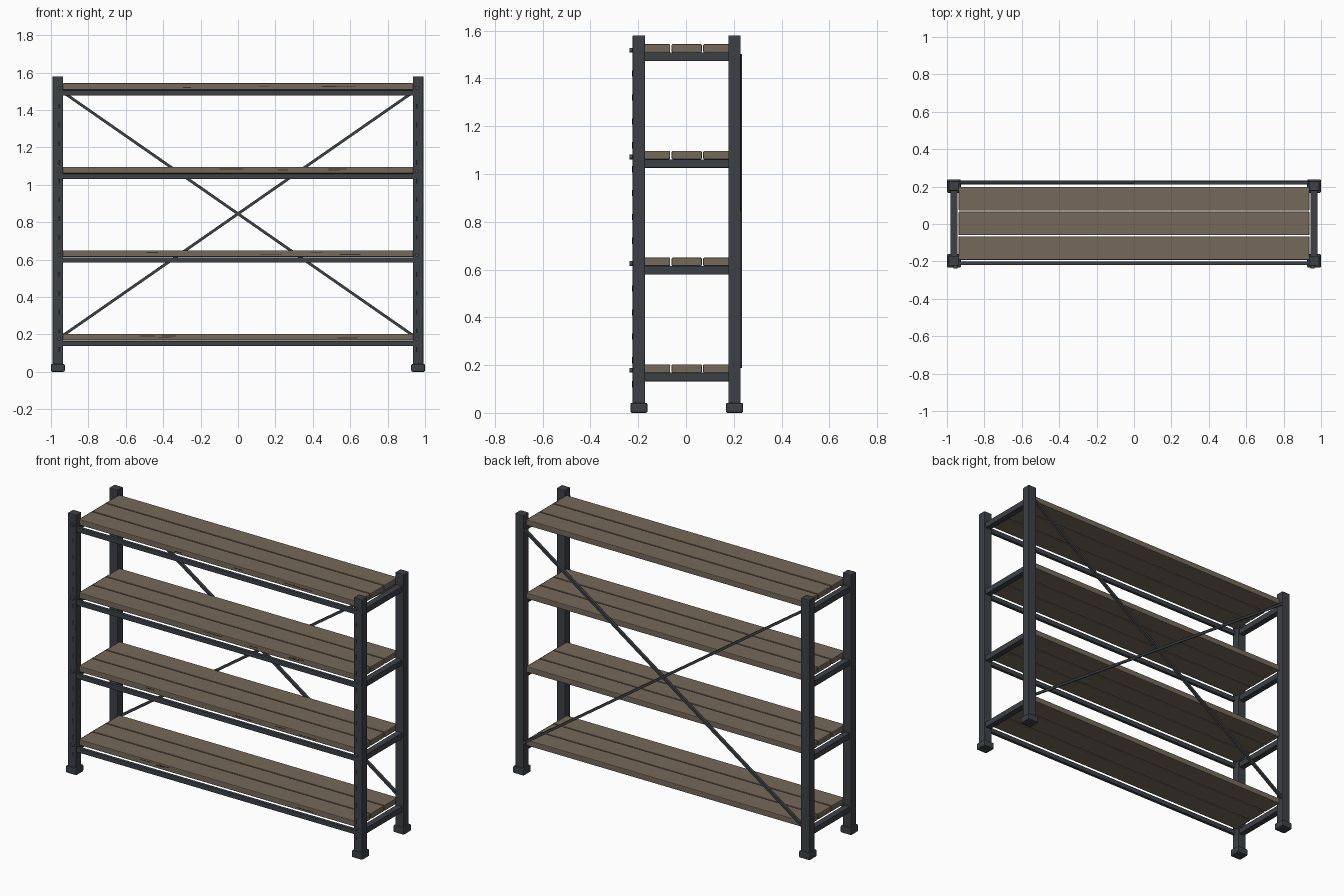
import bpy, math, random
from mathutils import Vector

if "Cube" in bpy.data.objects:
    bpy.data.objects.remove(bpy.data.objects["Cube"], do_unlink=True)
random.seed(4)


def material(name, rgb, rough=0.6):
    m = bpy.data.materials.new(name)
    m.use_nodes = True
    m.diffuse_color = (*rgb, 1)
    bsdf = m.node_tree.nodes["Principled BSDF"]
    bsdf.inputs["Base Color"].default_value = (*rgb, 1)
    bsdf.inputs["Roughness"].default_value = rough
    return m


STEEL = material("dark steel", (0.045, 0.052, 0.062))
WOOD = material("brown wood", (0.18, 0.14, 0.10))
DARK = material("dark slot", (0.012, 0.012, 0.014))
GRAIN = material("dark wood grain", (0.04, 0.03, 0.022))
BOLT = material("bolt steel", (0.07, 0.075, 0.08))


def box(name, low, high, mat, bevel=0.0):
    """Box between two opposite corners, with an optional chamfer."""
    low, high = Vector(low), Vector(high)
    bpy.ops.mesh.primitive_cube_add(size=1, location=(low + high) / 2)
    ob = bpy.context.object
    ob.name = name
    for v in ob.data.vertices:
        v.co = v.co * (high - low)
    ob.data.materials.append(mat)
    if bevel:
        mod = ob.modifiers.new("chamfer", "BEVEL")
        mod.width, mod.segments = bevel, 2
    return ob


def block(name, centre, size, mat, bevel=0.0):
    c, half = Vector(centre), Vector(size) / 2
    return box(name, c - half, c + half, mat, bevel)


POST_X, POST_Y, MID_Y = 0.963, 0.2, 0.003
FRONT = MID_Y - POST_Y - 0.026
SHELF_TOPS = [0.203 + 0.4467 * i for i in range(4)]
SIDES = (("left", 1), ("right", -1))

# Posts and feet
for side, sx in SIDES:
    for end, sy in (("front", -1), ("back", 1)):
        x, y = sx * POST_X, MID_Y + sy * POST_Y
        block(f"{end}_{side}_post", (x, y, 0.8), (0.057, 0.052, 1.56), STEEL, 0.004)
        block(f"{end}_{side}_foot", (x, y, 0.021), (0.074, 0.072, 0.042), STEEL, 0.007)

    # Slots down the front face of each post
    for i in range(14):
        z = 0.12 + i * 0.1
        if min(abs(z - t + 0.025) for t in SHELF_TOPS) > 0.03:
            block(f"{side}_post_slot", (sx * (POST_X - 0.008), FRONT, z),
                  (0.007, 0.004, 0.026), DARK)

# Shelves
for n, top in enumerate(SHELF_TOPS, 1):
    under = top - 0.035
    for i in range(3):
        y = MID_Y + (i - 1) * 0.132
        block(f"shelf_{n}_plank", (0, y, top - 0.0175), (1.876, 0.126, 0.035), WOOD, 0.004)
    # Front rail, set just ahead of the planks
    box(f"shelf_{n}_front_rail", (-0.94, -0.22, top - 0.066), (0.94, -0.2, under - 0.002),
        STEEL, 0.003)
    for side, sx in SIDES:
        block(f"shelf_{n}_{side}_beam", (sx * POST_X, MID_Y, under - 0.018),
              (0.038, 2 * POST_Y - 0.04, 0.036), STEEL, 0.003)
        # Bolt on the front of the post
        bpy.ops.mesh.primitive_cylinder_add(
            vertices=12, radius=0.01, depth=0.016,
            location=(sx * (POST_X - 0.008), FRONT - 0.006, top - 0.025),
            rotation=(math.pi / 2, 0, 0))
        bolt = bpy.context.object
        bolt.name = f"shelf_{n}_{side}_bolt"
        bolt.data.materials.append(BOLT)
        bpy.ops.object.shade_smooth_by_angle()
    # Grain marks along the front edge
    for _ in range(4):
        block(f"shelf_{n}_grain_mark",
              (random.uniform(-0.7, 0.7), MID_Y - 0.195, top - random.uniform(0.01, 0.025)),
              (random.uniform(0.04, 0.13), 0.002, 0.004), GRAIN)

# Crossed braces behind the back posts
low_z, high_z, reach = 0.195, 1.495, 0.935
length = math.hypot(2 * reach, high_z - low_z)
angle = math.atan2(high_z - low_z, 2 * reach)
for name, s in (("rising_brace", -1), ("falling_brace", 1)):
    brace = block(name, (0, 0.223 + s * 0.002, (low_z + high_z) / 2),
                  (length, 0.017, 0.015), STEEL)
    brace.rotation_euler.y = s * angle
